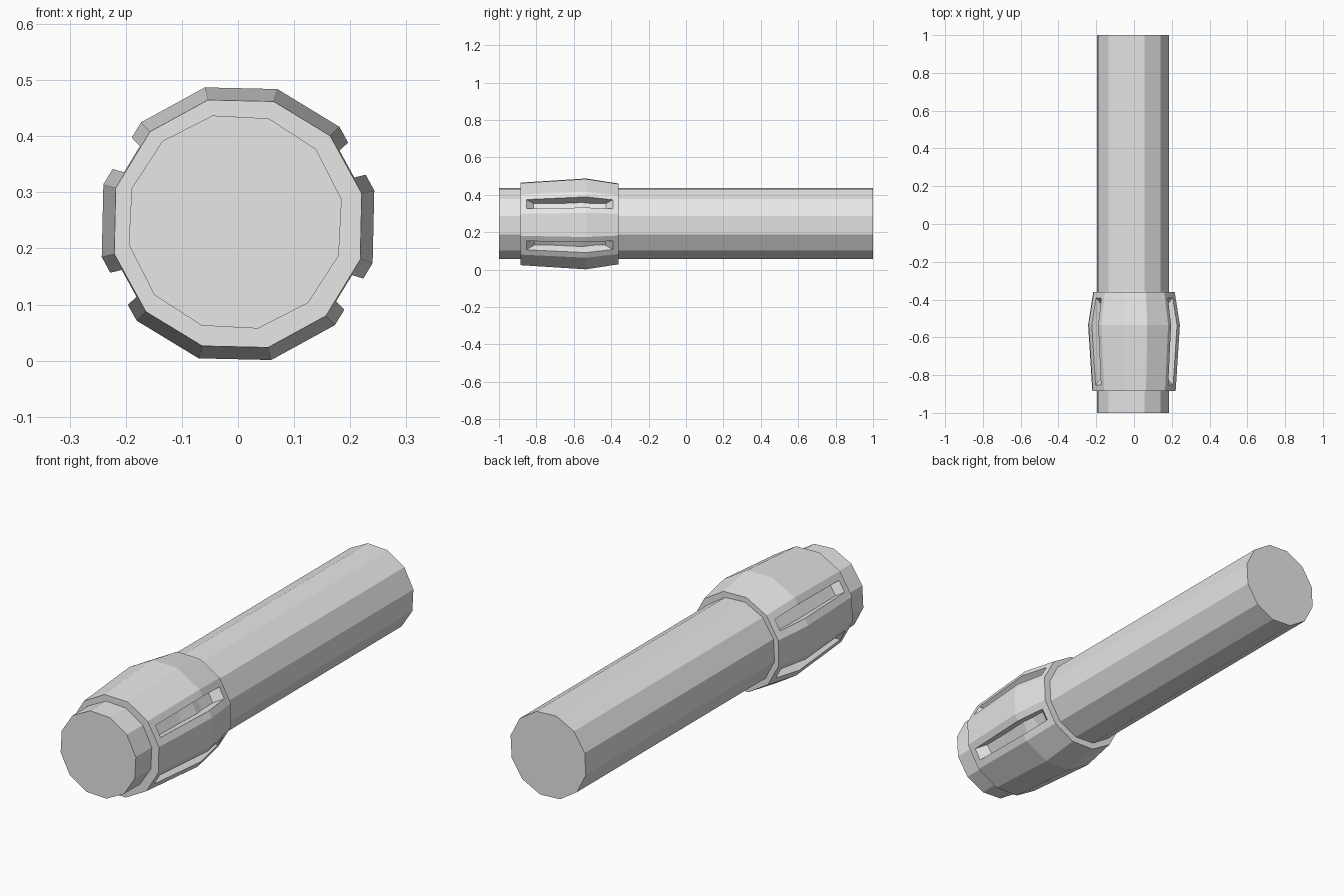
import bpy, bmesh
from math import cos, sin, radians, atan2, degrees
from mathutils import Vector

cube = bpy.data.objects.get("Cube")
if cube:
    bpy.data.objects.remove(cube)

SIDES = 12
grey = bpy.data.materials.new("plain grey")
grey.use_nodes = True
colour = (0.8, 0.8, 0.8, 1)
grey.diffuse_color = colour
grey.node_tree.nodes["Principled BSDF"].inputs["Base Color"].default_value = colour


def lathe(profile, phase, cx, cz):
    """Closed faceted solid along y from (y, radius) pairs."""
    bm = bmesh.new()
    rings = []
    for y, r in profile:
        angles = [radians(phase + 360 * i / SIDES) for i in range(SIDES)]
        rings.append([bm.verts.new((cx + r * cos(a), y, cz + r * sin(a))) for a in angles])
    for a, b in zip(rings, rings[1:]):
        for i in range(SIDES):
            j = (i + 1) % SIDES
            bm.faces.new((a[i], a[j], b[j], b[i]))
    bm.faces.new(rings[0])
    bm.faces.new(rings[-1])
    bmesh.ops.recalc_face_normals(bm, faces=bm.faces)
    return bm


def finish(bm, name):
    mesh = bpy.data.meshes.new(name)
    bm.to_mesh(mesh)
    bm.free()
    mesh.materials.append(grey)
    bpy.context.collection.objects.link(bpy.data.objects.new(name, mesh))


# Long straight rod
finish(lathe([(-1, 0.194), (1, 0.194)], 12, -0.005, 0.247), "rod")

# Bulged sleeve around the front of the rod
centre = Vector((0, -0.62, 0.244))
phase = 13.7
sleeve = lathe([(-0.885, 0.227), (-0.535, 0.25), (-0.36, 0.222)], phase, 0, centre.z)

# Four tapered slots sunk into the sleeve's side facets
for facet in (0, 4, 6, 10):
    target = phase + 15 + 30 * facet
    faces = []
    for f in sleeve.faces:
        c = f.calc_center_median() - centre
        off = (degrees(atan2(c.z, c.x)) - target + 180) % 360 - 180
        if len(f.verts) == 4 and abs(off) < 5 and abs(f.normal.y) < 0.5:
            faces.append(f)
    bmesh.ops.inset_region(sleeve, faces=faces, thickness=0.032, use_even_offset=True)
    floor = bmesh.ops.extrude_face_region(sleeve, geom=faces)["geom"]
    for v in (g for g in floor if isinstance(g, bmesh.types.BMVert)):
        v.co = centre + (v.co - centre) * 0.79
    bmesh.ops.delete(sleeve, geom=[f for f in faces if f.is_valid], context="FACES")
finish(sleeve, "sleeve")
